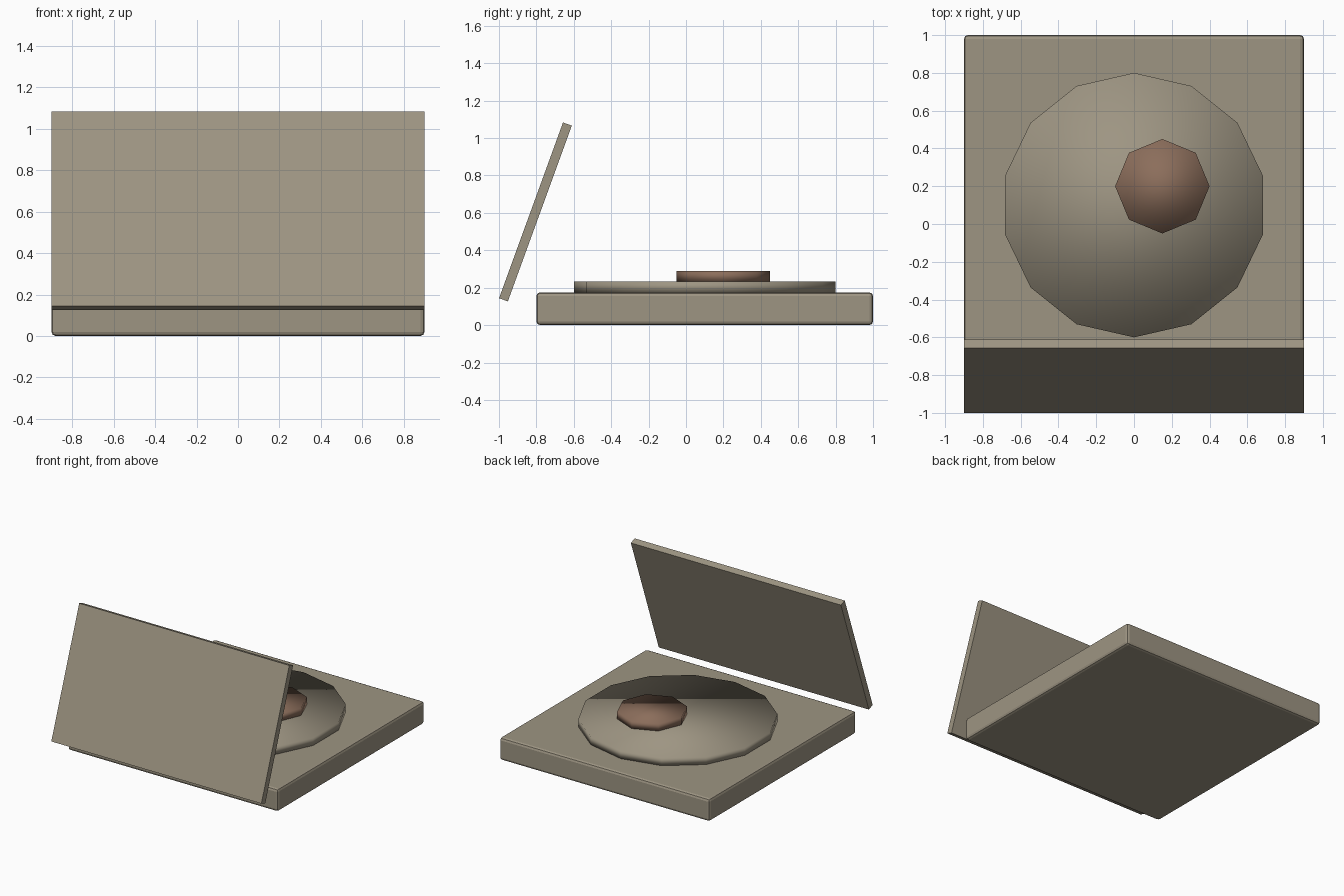
import bpy
from math import radians, pi

cube = bpy.data.objects.get("Cube")
if cube:
    bpy.data.objects.remove(cube, do_unlink=True)


def material(name, rgb):
    mat = bpy.data.materials.new(name)
    mat.use_nodes = True
    color = (*rgb, 1)
    mat.diffuse_color = color
    mat.node_tree.nodes["Principled BSDF"].inputs["Base Color"].default_value = color
    return mat


def finish(name, mat):
    obj = bpy.context.object
    obj.name = name
    obj.data.materials.append(mat)
    return obj


def slab(name, center, size, mat, tilt=0):
    bpy.ops.mesh.primitive_cube_add(size=1, location=center)
    obj = finish(name, mat)
    obj.scale = size
    bpy.ops.object.transform_apply(location=False, rotation=False, scale=True)
    obj.rotation_euler.x = tilt
    return obj


def soft_disc(name, center, radius, sides, bottom, top, mat):
    # Low-sided disc, smooth across its rim
    bpy.ops.mesh.primitive_cylinder_add(
        vertices=sides, radius=radius, depth=top - bottom,
        location=(*center, (top + bottom) / 2))
    obj = finish(name, mat)
    bpy.ops.object.shade_smooth()
    return obj


khaki = material("khaki grey", (0.34, 0.30, 0.225))
brown = material("warm brown", (0.26, 0.155, 0.105))

# Base block with narrow rounded edges
base = slab("base", (0, 0.1, 0.0875), (1.8, 1.8, 0.175), khaki)
bevel = base.modifiers.new("rounded edges", "BEVEL")
bevel.width = 0.02
bevel.segments = 2

# Large disc and small off-centre disc stacked on the base
soft_disc("large_disc", (0, 0.1), 0.7, 14, 0.175, 0.234, khaki)
soft_disc("small_disc", (0.15, 0.2), 0.25, 8, 0.234, 0.29, brown)

# Open lid leaning over the front edge
slab("lid", (0, -0.805, 0.605), (1.8, 0.05, 1.0), khaki, radians(-20))
